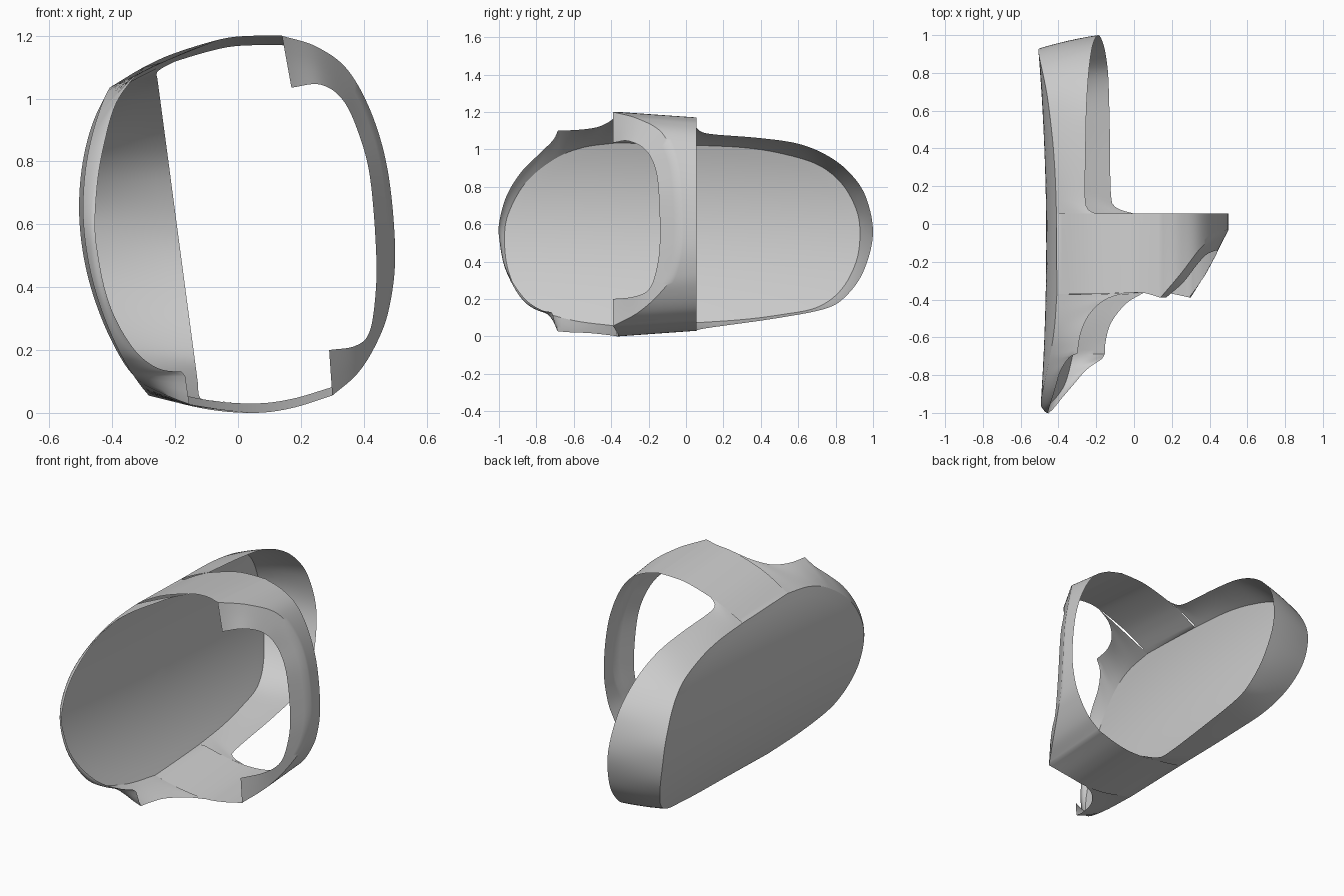
import bpy
import bmesh
import math
from mathutils import Vector

default_cube = bpy.data.objects.get("Cube")
if default_cube:
    bpy.data.objects.remove(default_cube, do_unlink=True)

# One plain grey for the whole shell
grey = bpy.data.materials.new("plain_grey")
grey.use_nodes = True
colour = (0.6, 0.6, 0.6, 1)
grey.diffuse_color = colour
grey.node_tree.nodes["Principled BSDF"].inputs["Base Color"].default_value = colour

CENTRE = Vector((0, 0, 0.58))


def spline(points, steps=8):
    """Smooth curve through the points, evenly divided between each pair."""
    points = [Vector(p) for p in points]
    padded = [2 * points[0] - points[1]] + points + [2 * points[-1] - points[-2]]
    curve = [points[0]]
    for a, b, c, d in zip(padded, padded[1:], padded[2:], padded[3:]):
        for step in range(1, steps + 1):
            t = step / steps
            curve.append(0.5 * (2 * b + (c - a) * t + (2 * a - 5 * b + 4 * c - d) * t * t
                                + (3 * b - a - 3 * c + d) * t ** 3))
    return curve


def chain(*pieces):
    """Smooth pieces joined end to end with sharp corners between them."""
    curve = []
    for piece in pieces:
        curve += spline(piece)[1 if curve else 0:]
    return curve


def resample(curve, count=96):
    """Spread points along a curve at equal distances."""
    lengths = [0]
    for a, b in zip(curve, curve[1:]):
        lengths.append(lengths[-1] + (b - a).length)
    result, i = [], 0
    for k in range(count + 1):
        target = lengths[-1] * k / count
        while i < len(curve) - 2 and lengths[i + 1] < target:
            i += 1
        span = lengths[i + 1] - lengths[i]
        result.append(curve[i].lerp(curve[i + 1], (target - lengths[i]) / span))
    return result


def loft(inner, outer, rows=6, bulge=0.0):
    """Rows of points between two curves, swelling away from the centre."""
    grid = []
    for r in range(rows + 1):
        t = r / rows
        row = []
        for a, b in zip(inner, outer):
            p = a.lerp(b, t)
            away = p - CENTRE
            away.x = 0
            row.append(p + away.normalized() * bulge * 4 * t * (1 - t))
        grid.append(row)
    return grid


def build(name, *grids):
    """Skin grids of points, weld them and face them outward."""
    bm = bmesh.new()
    for grid in grids:
        rows = [[bm.verts.new(p) for p in row] for row in grid]
        for low, high in zip(rows, rows[1:]):
            for i in range(len(low) - 1):
                bm.faces.new((low[i], low[i + 1], high[i + 1], high[i]))
    bmesh.ops.remove_doubles(bm, verts=bm.verts, dist=0.0005)
    bmesh.ops.recalc_face_normals(bm, faces=bm.faces)
    bm.normal_update()
    facing = sum(f.normal.dot(f.calc_center_median() - CENTRE) * f.calc_area() for f in bm.faces)
    if facing < 0:
        bmesh.ops.reverse_faces(bm, faces=bm.faces)
    mesh = bpy.data.meshes.new(name)
    bm.to_mesh(mesh)
    bm.free()
    mesh.materials.append(grey)
    obj = bpy.data.objects.new(name, mesh)
    bpy.context.collection.objects.link(obj)
    bpy.ops.object.select_all(action="DESELECT")
    obj.select_set(True)
    bpy.context.view_layer.objects.active = obj
    bpy.ops.object.shade_smooth_by_angle(angle=math.radians(35))
    return obj


def on_plate(y, z):
    """Point on the gently saddle-shaped side plate."""
    return Vector((-0.465 - 0.04 * y * y - 0.008 * y + 0.47 * (z - 0.68) ** 2, y, z))


def plate_curve(outline):
    return [on_plate(p.x, p.y) for p in resample(spline([Vector(p) for p in outline]))]


# Side plate outline as (y, z), rear half then front half, both from top to bottom
rear_edge = plate_curve([(.055, 1.022), (.3, 1.01), (.5, .98), (.7, .92), (.83, .82), (.91, .68),
                         (.93, .55), (.91, .4), (.83, .25), (.7, .155), (.5, .115), (.3, .09),
                         (.055, .073)])
front_edge = plate_curve([(-.37, 1.035), (-.55, 1.01), (-.7, .95), (-.85, .83), (-.94, .68),
                          (-.97, .55), (-.955, .37), (-.89, .22), (-.8, .145), (-.6, .085),
                          (-.37, .055)])


def straight(a, b, steps=8):
    return [on_plate(*a.lerp(b, i / steps).yz) for i in range(1, steps)]


# Side plate, as rings shrinking to its middle
loop = (rear_edge + straight(rear_edge[-1], front_edge[-1]) + front_edge[::-1]
        + straight(front_edge[0], rear_edge[0]) + rear_edge[:1])
rings = []
for ring in range(13):
    s = 1 - ring / 12
    rings.append([on_plate(p.y * s, .55 + (p.z - .55) * s) for p in loop])
build("side_plate", rings)

# Rear rim, whose free edge lies in a slanted plane with a fillet at each end
rear_outline = [(.15, 1.08), (.4, 1.06), (.6, 1.03), (.75, .97), (.87, .88), (.96, .75),
                (1, .55), (.95, .35), (.86, .22), (.75, .15), (.5, .1), (.15, .05)]
rear_free = ([(-.2, .055, 1.118), (-.245, .08, 1.095)]
             + [(-.115 - .133 * z, y, z) for y, z in rear_outline]
             + [(-.09, .085, .04), (0, .055, .032)])
build("rear_rim", loft(rear_edge, resample(spline(rear_free)), bulge=.006))

# Front rim, with a pointed tip above and below
top_tip = (-.3, -.685, 1.1)
low_notch = (-.17, -.715, .13)
low_tip = (-.155, -.69, .028)
front_free = chain(
    [(-.05, -.365, 1.19), (-.15, -.4, 1.155), (-.23, -.47, 1.12), (-.28, -.57, 1.105), top_tip],
    [top_tip, (-.345, -.71, 1.05), (-.39, -.78, .98), (-.42, -.88, .88), (-.445, -.96, .75),
     (-.455, -1, .6), (-.445, -.995, .5), (-.42, -.97, .38), (-.38, -.92, .28),
     (-.32, -.85, .19), (-.25, -.77, .14), low_notch],
    [low_notch, low_tip],
    [low_tip, (-.15, -.62, .022), (-.12, -.52, .018), (-.04, -.42, .008), (.05, -.365, 0)])
build("front_rim", loft(front_edge, resample(front_free), bulge=.008))

# Cross band from the plate's top, round the far side, to the plate's bottom
top_front = [front_edge[0], (-.3, -.37, 1.1), (-.2, -.37, 1.145), (-.05, -.365, 1.19),
             (.05, -.365, 1.2), (.14, -.39, 1.2)]
crease = [top_front[-1], (.25, -.26, 1.165), (.35, -.13, 1.09), (.43, -.06, .94),
          (.48, -.035, .75), (.5, -.03, .5), (.48, -.07, .33), (.44, -.15, .22),
          (.38, -.26, .125), (.3, -.39, .055)]
low_front = [crease[-1], (.17, -.365, .015), (.05, -.365, 0), (-.1, -.37, .012), front_edge[-1]]
band_front = chain(top_front, crease, low_front)
band_back = [Vector((p.x, .055, .6 + (p.z - .6) * .95)) for p in band_front]
band_back[0], band_back[-1] = rear_edge[0], rear_edge[-1]

# Slanted frame folded in from the band's crease, around the open cutout
cutout = [(.17, -.39, 1.035), (.26, -.31, 1.045), (.33, -.22, 1), (.38, -.165, .9),
          (.42, -.145, .75), (.44, -.14, .5), (.435, -.16, .35), (.415, -.2, .25),
          (.37, -.28, .212), (.29, -.39, .2)]
build("cross_band_and_frame", loft(band_back, band_front),
      loft(spline(crease), spline(cutout), rows=3))
